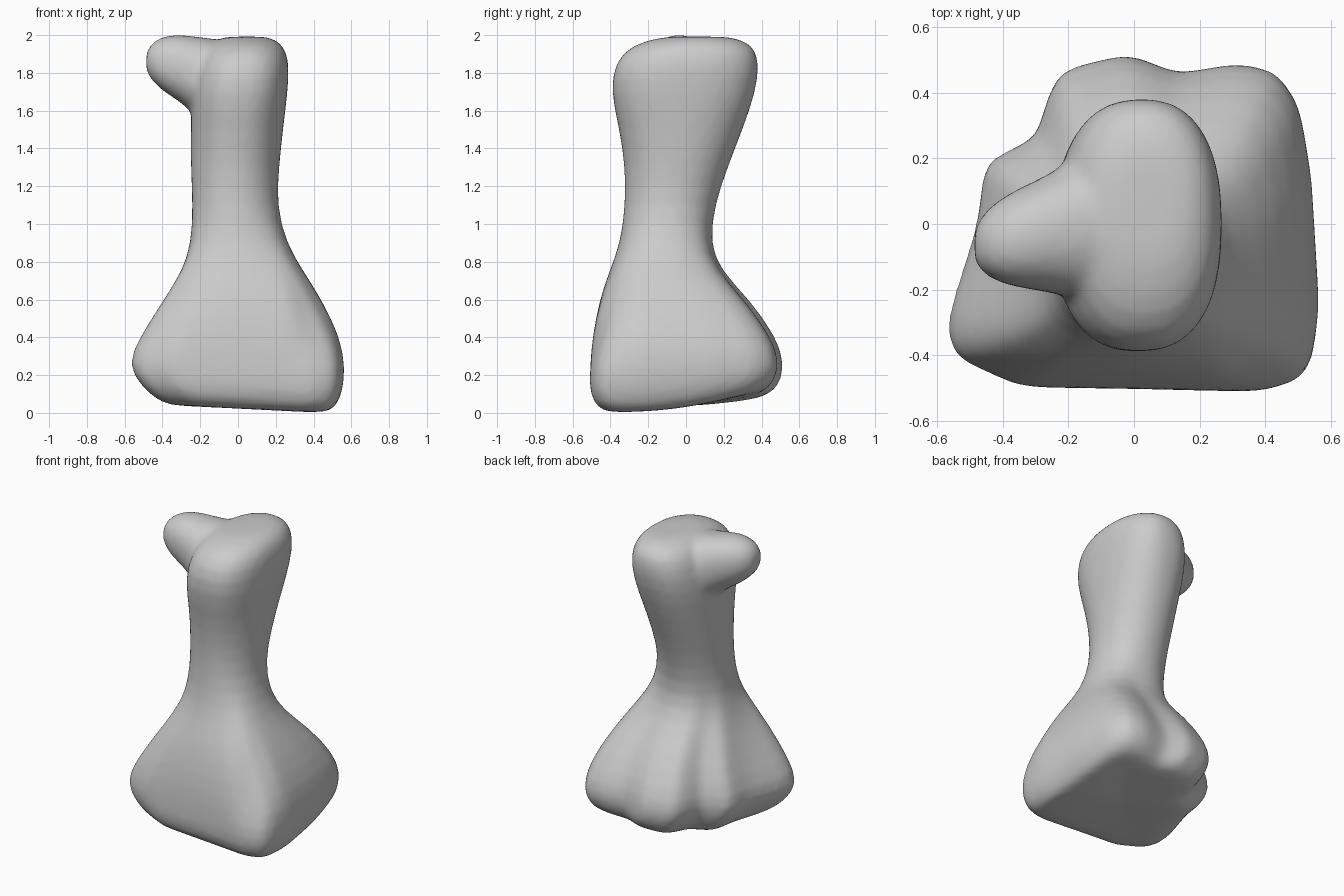
import bpy, bmesh
from math import sin, cos, pi, copysign

cube = bpy.data.objects.get("Cube")
if cube:
    bpy.data.objects.remove(cube, do_unlink=True)

grey = bpy.data.materials.new("plain_grey")
grey.use_nodes = True
colour = (0.6, 0.6, 0.6, 1)
grey.diffuse_color = colour
grey.node_tree.nodes["Principled BSDF"].inputs["Base Color"].default_value = colour

SEGMENTS = 64

# Footprint of the foot, counter-clockwise, with a ragged back right edge
FOOT = [(.565, -.25), (.54, .15), (.505, .36), (.44, .465), (.32, .495), (.13, .46),
        (-.02, .52), (-.16, .49), (-.24, .46), (-.3, .265), (-.455, .19),
        (-.48, 0), (-.58, -.31), (-.56, -.4), (-.35, -.495), (0, -.5),
        (.4, -.51), (.54, -.46)]


def cross(a, b):
    return a[0] * b[1] - a[1] * b[0]


def oval(t, power):
    """Point on a unit superellipse."""
    c, s = cos(t), sin(t)
    return (copysign(abs(c) ** (2 / power), c), copysign(abs(s) ** (2 / power), s))


def foot_point(t):
    """Point of the footprint in direction t, scaled to a unit box."""
    u = (cos(t), sin(t))
    for a, b in zip(FOOT, FOOT[1:] + FOOT[:1]):
        if cross(a, u) >= 0 and cross(u, b) >= 0:
            r = cross(a, b) / cross(u, (b[0] - a[0], b[1] - a[1]))
            return (u[0] * r / .568, u[1] * r / .508)


def section(x0, x1, y0, y1, power, foot=0):
    """Closed outline in a box, blended from an oval to the footprint."""
    points = []
    for i in range(SEGMENTS):
        t = 2 * pi * (i + .5) / SEGMENTS
        u, v = oval(t, power)
        if foot:
            fu, fv = foot_point(t)
            u, v = u + (fu - u) * foot, v + (fv - v) * foot
        points.append(((x0 + x1) / 2 + u * (x1 - x0) / 2,
                       (y0 + y1) / 2 + v * (y1 - y0) / 2))
    return points


def loft(bm, rings):
    """Skin a list of rings and close both ends with fans."""
    loops = [[bm.verts.new(p) for p in ring] for ring in rings]
    for a, b in zip(loops, loops[1:]):
        for i in range(SEGMENTS):
            j = (i + 1) % SEGMENTS
            bm.faces.new((a[i], a[j], b[j], b[i]))
    for loop in (loops[0], loops[-1]):
        middle = [sum(v.co[k] for v in loop) / SEGMENTS for k in range(3)]
        tip = bm.verts.new(middle)
        for i in range(SEGMENTS):
            bm.faces.new((loop[i], loop[(i + 1) % SEGMENTS], tip))


bm = bmesh.new()

# Foot, neck and head: height, x range, y range, roundness, footprint share
BODY = [(-.005, -.31, .46, -.39, .38, 3, 1), (.015, -.41, .515, -.465, .45, 3, 1),
        (.1, -.505, .56, -.512, .5, 3, 1), (.24, -.59, .573, -.51, .512, 3, 1),
        (.4, -.525, .55, -.502, .475, 3, .9), (.6, -.405, .452, -.462, .335, 2.6, .7),
        (.75, -.315, .35, -.407, .185, 2.4, .4), (.9, -.25, .255, -.347, .125, 2.2, .1),
        (1.1, -.24, .205, -.322, .152, 2.1, 0), (1.3, -.25, .217, -.322, .22, 2.1, 0),
        (1.5, -.25, .238, -.352, .3, 2.2, 0), (1.7, -.245, .263, -.4, .37, 2.5, 0),
        (1.86, -.22, .273, -.378, .39, 2.4, 0), (1.95, -.17, .24, -.285, .355, 2.2, 0),
        (1.992, -.08, .17, -.13, .25, 2.1, 0)]
rings = []
for z, *box in BODY:
    ring = []
    for x, y in section(*box):
        # The underside lifts toward the back left and the right
        fade = max(0, 1 - z / .35)
        lift = fade * (.2 * max(0, y + .4) ** 2 * (.5 + x) + .05 * max(0, .4 - x))
        # Hollow above the front left corner
        near = max(0, 1 - ((x - .43) ** 2 + (y + .43) ** 2 + (z - .5) ** 2) / .035)
        ring.append((x - .03 * near, y + .06 * near, z + lift))
    rings.append(ring)
loft(bm, rings)

# Snout reaching to the right: x, y range, z range
SNOUT = [(.05, -.26, .26, 1.45, 1.95), (-.12, -.25, .25, 1.47, 1.98),
         (-.2, -.22, .185, 1.55, 1.988), (-.3, -.2, .13, 1.645, 2.003),
         (-.38, -.19, .095, 1.69, 1.998), (-.45, -.16, .045, 1.75, 1.968),
         (-.486, -.12, -.01, 1.805, 1.915)]
loft(bm, [[(x, y, z) for y, z in section(*box, 2.2)] for x, *box in SNOUT])

bmesh.ops.recalc_face_normals(bm, faces=bm.faces)
mesh = bpy.data.meshes.new("long_necked_body")
bm.to_mesh(mesh)
bm.free()
body = bpy.data.objects.new("long_necked_body", mesh)
bpy.context.collection.objects.link(body)
mesh.materials.append(grey)

# Round the lofts, fuse them into one skin and soften the join
rounding = body.modifiers.new("rounding", 'SUBSURF')
rounding.levels = rounding.render_levels = 1
fuse = body.modifiers.new("fuse", 'REMESH')
fuse.mode = 'VOXEL'
fuse.voxel_size = .02
fuse.use_smooth_shade = True
soften = body.modifiers.new("soften", 'SMOOTH')
soften.factor = .5
soften.iterations = 5
for face in mesh.polygons:
    face.use_smooth = True
